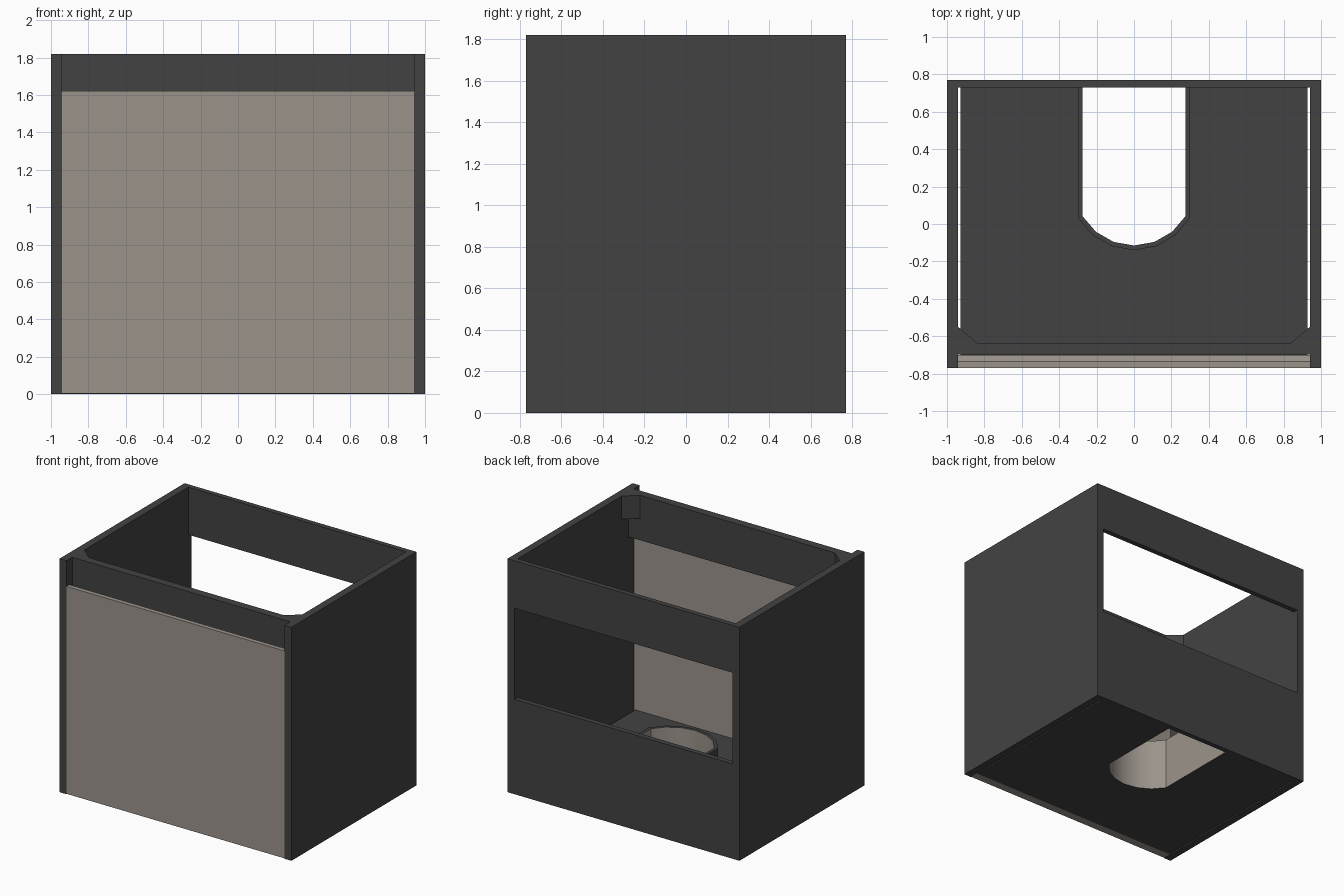
import bpy, bmesh, math
from mathutils import Vector

if "Cube" in bpy.data.objects:
    bpy.data.objects.remove(bpy.data.objects["Cube"])


def material(name, rgb):
    m = bpy.data.materials.new(name)
    m.diffuse_color = (*rgb, 1)
    m.use_nodes = True
    m.node_tree.nodes["Principled BSDF"].inputs["Base Color"].default_value = m.diffuse_color
    return m


DARK = material("charcoal", (0.055, 0.055, 0.055))
TAUPE = material("taupe", (0.33, 0.295, 0.26))


def prism(name, pts, lo, hi, mats, axis="z", rule=None):
    """Extrude a 2D outline along z (points are x,y) or along x (points are y,z)."""
    bm = bmesh.new()
    place = (lambda p, t: (p[0], p[1], t)) if axis == "z" else (lambda p, t: (t, p[0], p[1]))
    face = bm.faces.new([bm.verts.new(place(p, lo)) for p in pts])
    ext = bmesh.ops.extrude_face_region(bm, geom=[face])
    step = Vector((0, 0, hi - lo)) if axis == "z" else Vector((hi - lo, 0, 0))
    bmesh.ops.translate(bm, vec=step,
                        verts=[v for v in ext["geom"] if isinstance(v, bmesh.types.BMVert)])
    bmesh.ops.recalc_face_normals(bm, faces=bm.faces)
    if rule:
        for f in bm.faces:
            f.material_index = rule(f)
    me = bpy.data.meshes.new(name)
    bm.to_mesh(me)
    bm.free()
    for m in mats:
        me.materials.append(m)
    ob = bpy.data.objects.new(name, me)
    bpy.context.collection.objects.link(ob)
    return ob


def box(name, x0, x1, y0, y1, z0, z1, mat=DARK):
    return prism(name, [(x0, y0), (x1, y0), (x1, y1), (x0, y1)], z0, z1, [mat])


W, D, H = 1.0, 0.77, 1.82     # half width, half depth, height
IN = 0.94                     # inner face of the sides
BACK = 0.73                   # inner face of the back

# Side panels and front corner gussets
for side, s in (("left", -1), ("right", 1)):
    box(side + "_side_panel", min(s * IN, s * W), max(s * IN, s * W), -D, D, 0, H)
    prism(side + "_corner_gusset",
          [(s * IN, -0.635), (s * IN, -0.55), (s * 0.84, -0.635)], 1.64, H, [DARK])

# Back rails and front rail
box("back_top_rail", -IN, IN, BACK, D, 1.45, H)
box("back_lower_panel", -IN, IN, BACK, D, 0, 0.74)
box("front_rail", -IN, IN, -0.699, -0.635, 1.47, H)

# Drawer front with a bevelled finger grip behind its top edge
prism("drawer_front",
      [(-D, 0.003), (-0.70, 0.003), (-0.70, 1.585), (-0.735, 1.62), (-D, 1.62)],
      -IN, IN, [TAUPE], axis="x")


def u_outline(half, radius):
    """U-shaped plumbing cutout, open toward the back."""
    cy = 0.205
    a = math.asin(half / radius)
    arc = [(radius * math.sin(t), cy - radius * math.cos(t))
           for t in (-a + 2 * a * i / 6 for i in range(7))]
    return [(-half, BACK)] + arc + [(half, BACK)]


inner, outer = u_outline(0.275, 0.32), u_outline(0.30, 0.345)

# Drawer floor with the cutout
prism("drawer_floor", [(-0.928, BACK), (-0.928, -0.70), (0.928, -0.70), (0.928, BACK)]
      + outer[::-1], 0, 0.1, [DARK])


# Cutout wall, taupe on the faces that look into the cutout
def faces_cutout(f):
    c = f.calc_center_median()
    inside = f.normal.dot(Vector((0, 0.3, 0)) - Vector((c.x, min(c.y, 0.3), 0))) > 0.05
    return 1 if abs(f.normal.z) < 0.5 and inside else 0


wall = prism("cutout_wall", inner + outer[::-1], 0, 0.41, [DARK, TAUPE], rule=faces_cutout)
bpy.ops.object.select_all(action="DESELECT")
wall.select_set(True)
bpy.context.view_layer.objects.active = wall
bpy.ops.object.shade_smooth_by_angle(angle=math.radians(30))
